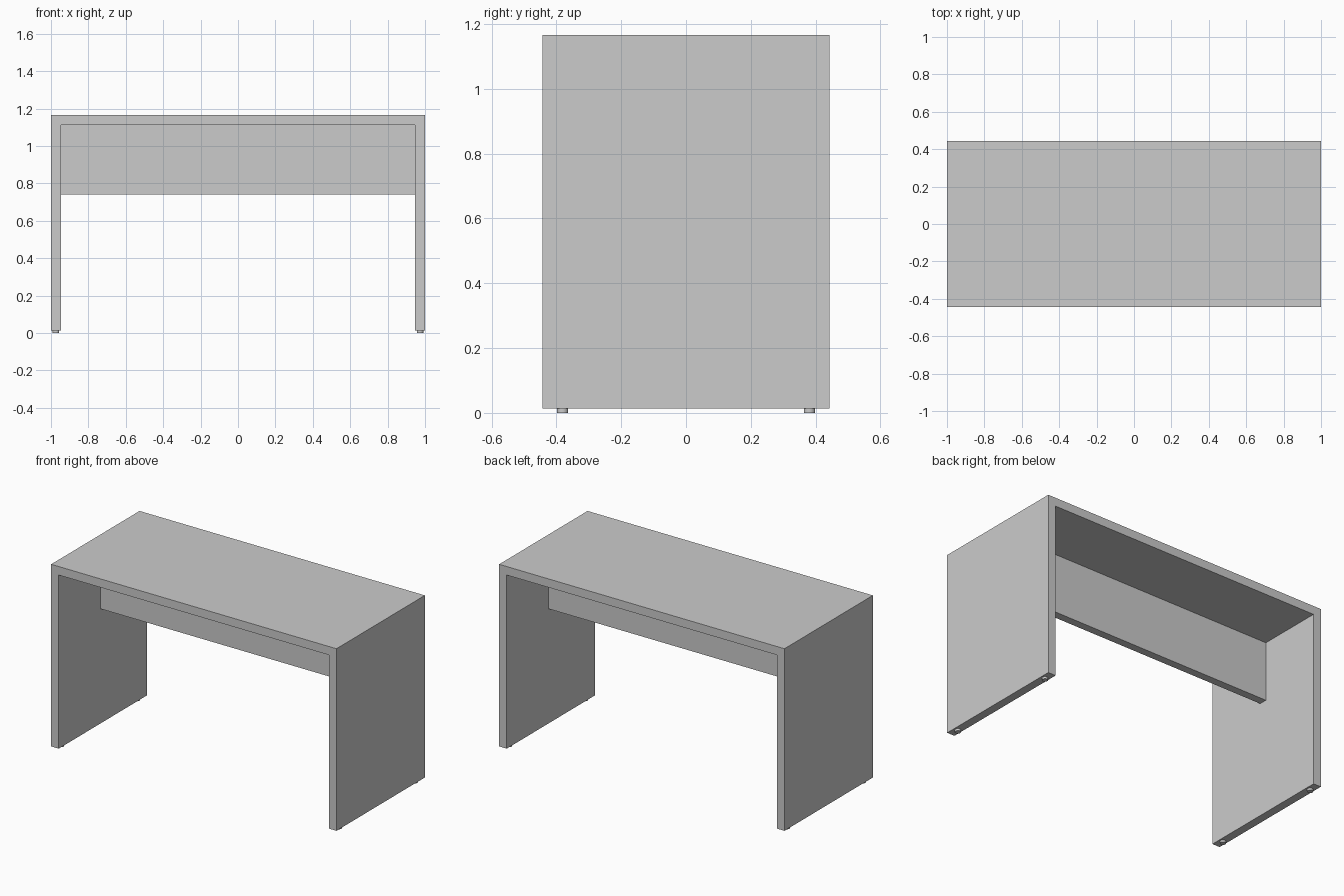
import bpy

if "Cube" in bpy.data.objects:
    bpy.data.objects.remove(bpy.data.objects["Cube"])

T = 0.053          # board thickness
D = 0.885          # desk depth
FOOT = 0.013       # foot height
LEG_TOP, TOP = 1.113, 1.167


def board(name, x0, x1, depth, z0, z1):
    bpy.ops.mesh.primitive_cube_add(size=1, location=((x0 + x1) / 2, 0, (z0 + z1) / 2))
    ob = bpy.context.object
    ob.name = name
    ob.scale = (x1 - x0, depth, z1 - z0)
    bpy.ops.object.transform_apply(location=False, rotation=False, scale=True)
    return ob


# Desktop and central modesty panel
board("desktop", -1, 1, D, LEG_TOP, TOP)
board("modesty_panel", -1 + T, 1 - T, 0.05, 0.74, LEG_TOP)

for side, s in (("left", -1), ("right", 1)):
    # Full-depth side panel
    x0, x1 = sorted((s, s * (1 - T)))
    board(side + "_side_panel", x0, x1, D, FOOT, LEG_TOP)
    # Small round feet
    for end, e in (("front", -1), ("back", 1)):
        bpy.ops.mesh.primitive_cylinder_add(vertices=24, radius=0.0175, depth=FOOT,
                                            location=(s * (1 - T / 2), e * 0.381, FOOT / 2))
        bpy.context.object.name = f"{side}_{end}_foot"
        bpy.ops.object.shade_smooth_by_angle()
